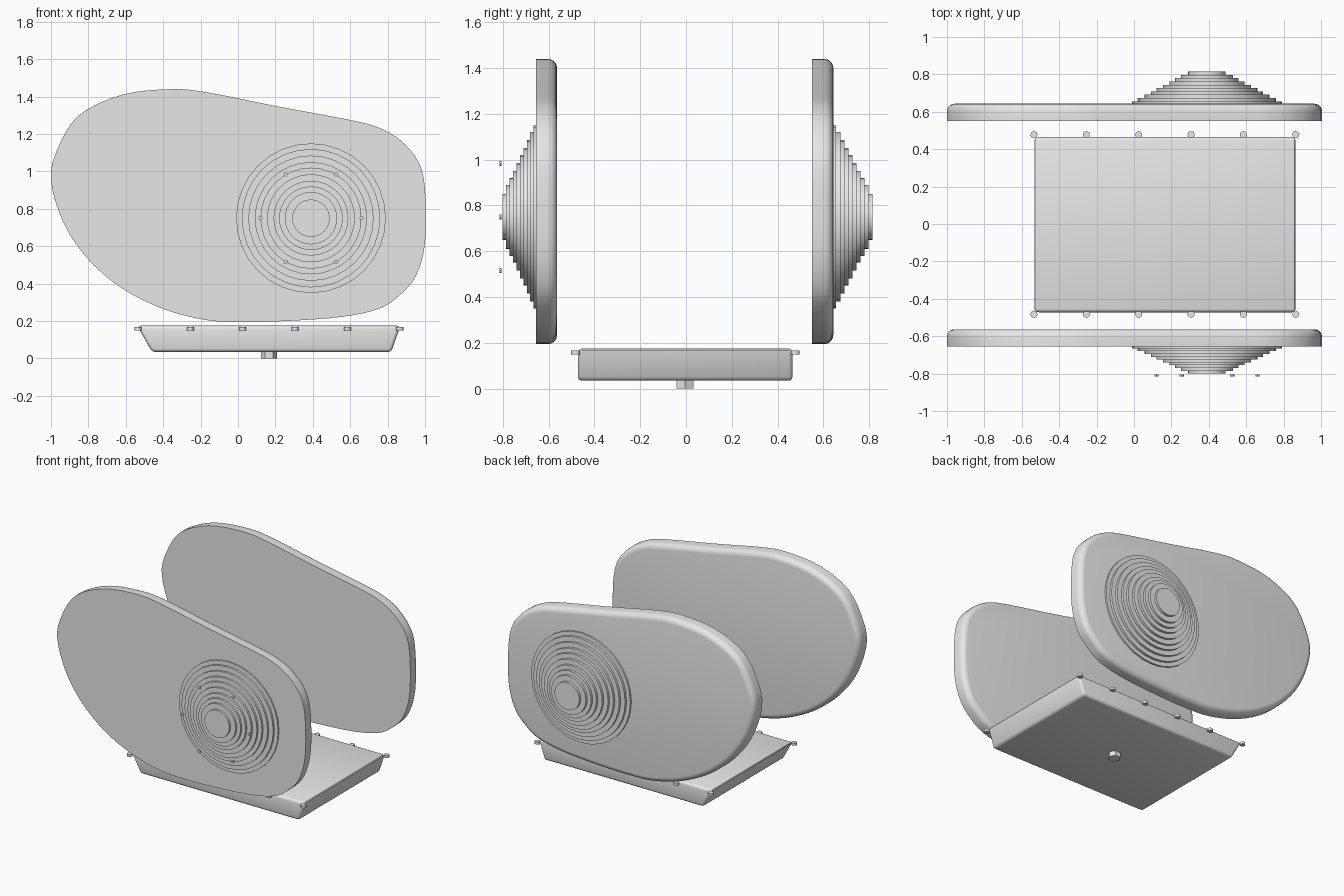
import bpy, bmesh, math
from mathutils import Matrix, Vector

if "Cube" in bpy.data.objects:
    bpy.data.objects.remove(bpy.data.objects["Cube"])

GREY = (0.8, 0.8, 0.8, 1)
metal = bpy.data.materials.new("light grey metal")
metal.use_nodes = True
metal.diffuse_color = GREY
metal.node_tree.nodes["Principled BSDF"].inputs["Base Color"].default_value = GREY


def finish(name, bm, angle=35):
    bmesh.ops.recalc_face_normals(bm, faces=bm.faces)
    mesh = bpy.data.meshes.new(name)
    bm.to_mesh(mesh)
    bm.free()
    mesh.materials.append(metal)
    ob = bpy.data.objects.new(name, mesh)
    bpy.context.collection.objects.link(ob)
    bpy.ops.object.select_all(action='DESELECT')
    ob.select_set(True)
    bpy.context.view_layer.objects.active = ob
    bpy.ops.object.shade_smooth_by_angle(angle=math.radians(angle))
    return ob


def add_cylinder(bm, centre, radius, depth, axis='Z', sides=32):
    turn = Matrix.Rotation(math.pi / 2, 4, 'X') if axis == 'Y' else Matrix()
    bmesh.ops.create_cone(bm, cap_ends=True, segments=sides, radius1=radius,
                          radius2=radius, depth=depth,
                          matrix=Matrix.Translation(centre) @ turn)


def smooth_loop(points, steps=4):
    """Closed Catmull-Rom curve through the points."""
    p = [Vector(q) for q in points]
    out = []
    for i in range(len(p)):
        a, b, c, d = (p[(i + k) % len(p)] for k in (-1, 0, 1, 2))
        for s in range(steps):
            t = s / steps
            out.append(0.5 * (2 * b + (c - a) * t + (2 * a - 5 * b + 4 * c - d) * t * t
                              + (3 * b - a - 3 * c + d) * t ** 3))
    return out


def prism(outline, y0, y1):
    """Outline in x and z, extruded along y."""
    bm = bmesh.new()
    face = bm.faces.new([bm.verts.new((q[0], y0, q[1])) for q in outline])
    new = bmesh.ops.extrude_face_region(bm, geom=[face])["geom"]
    # keep the starting face so that the prism is closed
    if not face.is_valid:
        face = bm.faces.new([v for v in bm.verts if abs(v.co.y - y0) < 1e-6])
    bmesh.ops.translate(bm, vec=(0, y1 - y0, 0),
                        verts=[v for v in new if isinstance(v, bmesh.types.BMVert)])
    return bm


# Side covers, rounded along the rim that faces the back
COVER = [(-1, .95), (-.965, 1.12), (-.85, 1.3), (-.62, 1.41), (-.35, 1.44), (-.15, 1.42),
         (.2, 1.35), (.6, 1.275), (.75, 1.235), (.87, 1.165), (.965, 1.05), (1, .9),
         (1, .62), (.95, .44), (.86, .335), (.75, .265), (.55, .222), (.25, .2),
         (0, .195), (-.18, .207), (-.4, .265), (-.62, .375), (-.8, .53), (-.93, .72)]
for name, y0, y1 in (("front_cover", -.655, -.563), ("back_cover", .55, .643)):
    bm = prism(smooth_loop(COVER), y0, y1)
    rim = [e for e in bm.edges if all(abs(v.co.y - y1) < 1e-5 for v in e.verts)]
    bmesh.ops.bevel(bm, geom=rim, offset=.04, segments=5, profile=.5, affect='EDGES')
    finish(name, bm)

# Stepped round caps on the outer faces of the covers
HUB_X, HUB_Z = .39, .75
RADII = [.4, .37, .335, .3, .27, .235, .2, .17, .14, .1]
for name, side, start, end in (("front_stepped_cap", -1, .65, .8),
                               ("back_stepped_cap", 1, .638, .815)):
    bm = bmesh.new()
    step = (end - start) / len(RADII)
    for i, r in enumerate(RADII):
        y = start + (i + .5) * step
        add_cylinder(bm, (HUB_X, side * y, HUB_Z), r, step, 'Y')
    finish(name, bm)

# Ring of small screws in front of the front cap
bm = bmesh.new()
for i in range(6):
    a = i * math.pi / 3
    add_cylinder(bm, (HUB_X + .27 * math.cos(a), -.81, HUB_Z + .27 * math.sin(a)),
                 .011, .01, 'Y', 8)
finish("cap_screws", bm)

# Sump pan with sloping ends
PAN = [(-.46, .035), (.82, .035), (.868, .175), (-.538, .175)]
bm = prism(PAN, -.472, .465)
bmesh.ops.bevel(bm, geom=bm.edges[:], offset=.018, segments=3, profile=.5, affect='EDGES')
finish("sump_pan", bm)

# Bolts along both long sides of the pan
bm = bmesh.new()
for i in range(6):
    for y in (-.482, .477):
        add_cylinder(bm, (-.535 + .28 * i, y, .158), .019, .018, sides=12)
finish("pan_bolts", bm)

# Hexagonal drain plug under the pan
bm = bmesh.new()
add_cylinder(bm, (.166, -.005, .021), .043, .042, sides=6)
plug = finish("drain_plug", bm)
# a flat side of the hexagon faces the front
xs = [v.co.x for v in plug.data.vertices]
if max(xs) - min(xs) < .08:
    plug.data.transform(Matrix.Translation((.166, -.005, 0)) @ Matrix.Rotation(math.pi / 6, 4, 'Z')
                        @ Matrix.Translation((-.166, .005, 0)))
